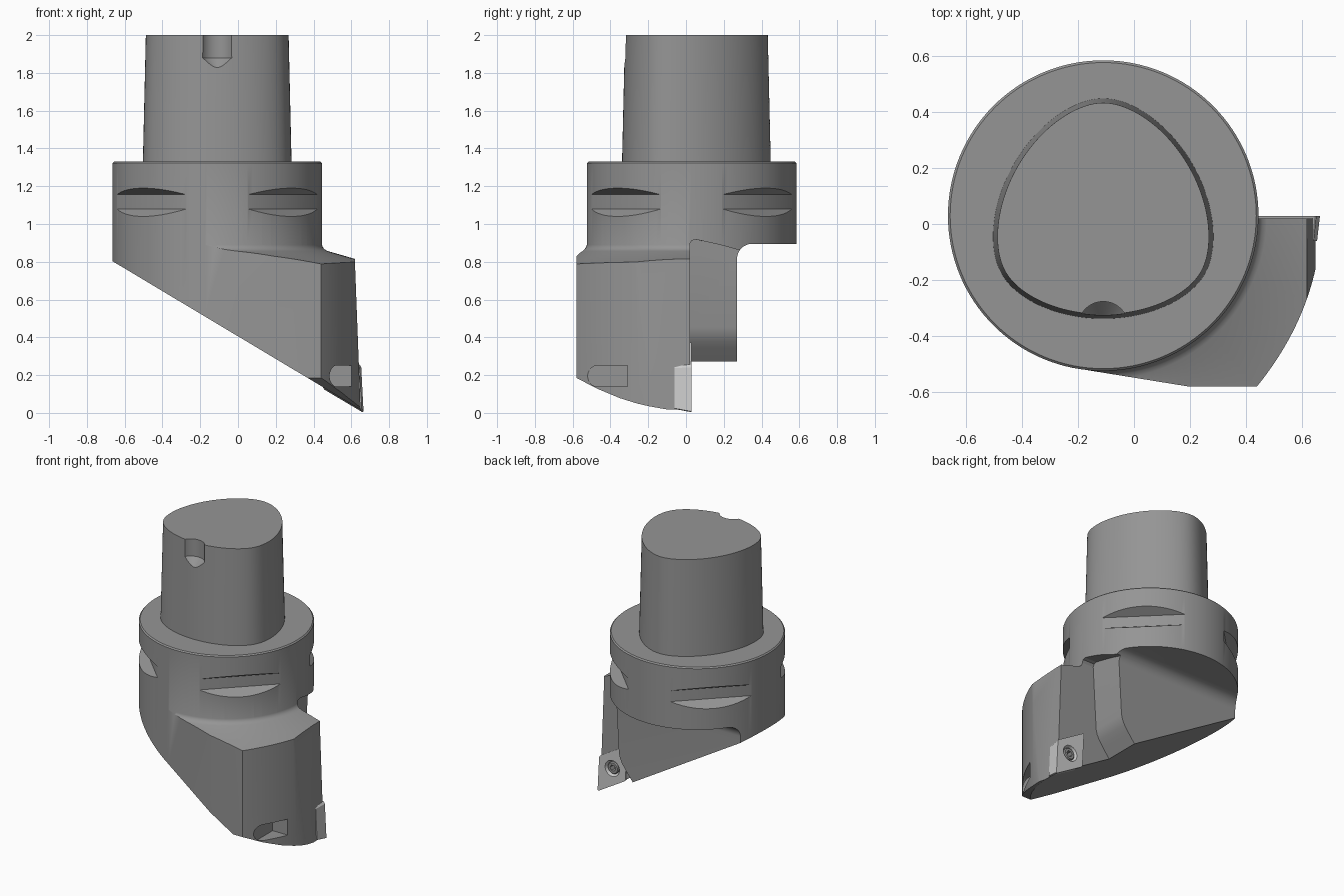
import bpy, bmesh
from math import sin, cos, pi, radians
from mathutils import Matrix, Vector

if "Cube" in bpy.data.objects:
    bpy.data.objects.remove(bpy.data.objects["Cube"])

CX, CY, R = -0.11, 0.03, 0.555      # axis and radius of the flange


def loft(name, rings):
    """Closed solid from a list of equal-length vertex rings."""
    bm = bmesh.new()
    vs = [[bm.verts.new(p) for p in ring] for ring in rings]
    n = len(rings[0])
    for a, b in zip(vs, vs[1:]):
        for i in range(n):
            j = (i + 1) % n
            bm.faces.new((a[i], a[j], b[j], b[i]))
    bm.faces.new(vs[0][::-1])
    bm.faces.new(vs[-1])
    bmesh.ops.recalc_face_normals(bm, faces=bm.faces)
    me = bpy.data.meshes.new(name)
    bm.to_mesh(me)
    bm.free()
    ob = bpy.data.objects.new(name, me)
    bpy.context.collection.objects.link(ob)
    return ob


def prism(name, pts, axis, lo, hi):
    """Extrude a 2D outline along x, y or z."""
    put = {'x': lambda p, t: (t, p[0], p[1]),
           'y': lambda p, t: (p[0], t, p[1]),
           'z': lambda p, t: (p[0], p[1], t)}[axis]
    return loft(name, [[put(p, t) for p in pts] for t in (lo, hi)])


def lathe(name, profile, centre=(CX, CY, 0), axis='z', n=128):
    """Stack circles (radius, height) along z or y."""
    c = Vector(centre)
    rings = []
    for r, h in profile:
        ring = []
        for i in range(n):
            a = 2 * pi * i / n
            v = (r * cos(a), r * sin(a), h) if axis == 'z' else (r * cos(a), h, r * sin(a))
            ring.append(c + Vector(v))
        rings.append(ring)
    return loft(name, rings)


def boolean(ob, tool, op='DIFFERENCE'):
    m = ob.modifiers.new(op, 'BOOLEAN')
    m.operation, m.object, m.solver = op, tool, 'EXACT'
    bpy.context.view_layer.objects.active = ob
    bpy.ops.object.modifier_apply(modifier=m.name)
    bpy.data.objects.remove(tool, do_unlink=True)


def finish(ob, mat, angle=28):
    """Smooth shading with sharp edges, and one material."""
    bpy.ops.object.select_all(action='DESELECT')
    ob.select_set(True)
    bpy.context.view_layer.objects.active = ob
    bpy.ops.object.shade_smooth_by_angle(angle=radians(angle))
    ob.data.materials.clear()
    ob.data.materials.append(mat)


def material(name, v):
    m = bpy.data.materials.new(name)
    m.diffuse_color = (v, v, v, 1)
    m.use_nodes = True
    m.node_tree.nodes["Principled BSDF"].inputs["Base Color"].default_value = m.diffuse_color
    return m


steel = material('dark_steel', 0.3)
carbide = material('light_carbide', 0.8)


# Tapered three-lobed shank
def lobes(r, z, e=0.025, n=144):
    ring = []
    for i in range(n):
        t = 2 * pi * i / n
        h, dh = r - e * sin(3 * t), -3 * e * cos(3 * t)
        ring.append((CX + h * cos(t) - dh * sin(t), CY + h * sin(t) + dh * cos(t), z))
    return ring


shank = loft('shank', [lobes(0.394, 1.31), lobes(0.378, 2.0)])
boolean(shank, lathe('key_drill', [(0.003, 1.79), (0.09, 1.88), (0.09, 2.1)],
                     (CX, -0.367, 0), n=48))
finish(shank, steel)

# Offset head: footprint with a curved outer side
arc = []
P0, P1, P2 = Vector((0.44, -0.58)), Vector((0.61, -0.37)), Vector((0.655, -0.13))
for i in range(21):
    t = i / 20
    arc.append(tuple(P0 * (1 - t) ** 2 + P1 * 2 * t * (1 - t) + P2 * t * t))
outline = [(-0.2, -0.517), (0.19, -0.58)] + arc + [(0.665, 0.1), (-0.1, 0.1)]
head = prism('head', outline, 'z', -0.1, 1.0)
# Conical top of the head with a fillet under the flange
boolean(head, lathe('cone_top', [(1.5, -0.2), (1.5, 0.592), (0.585, 0.857), (0.57, 0.865),
                                 (0.56, 0.876), (0.554, 0.892), (0.553, 0.95)]), 'INTERSECT')
# Leaning outer face
boolean(head, prism('side_cut', [(0.614, 0.93), (0.654, -0.12), (1, -0.12), (1, 0.93)], 'y', -1, 1))

# Flange and body
body = lathe('tool_body', [(R, -0.05), (R, 1.322), (R - 0.008, 1.33)])
boolean(body, head, 'UNION')

# Slanted underside and front relief
boolean(body, prism('underside_cut', [(-0.865, 0.923), (0.9, -0.133), (0.9, -0.5), (-0.865, -0.5)],
                    'y', -1, 1))
boolean(body, prism('relief_cut', [(-0.9, 0.36), (-0.58, 0.185), (-0.47, 0.128), (-0.35, 0.078),
                                   (-0.26, 0.05), (-0.2, 0.036), (0, 0.0), (0, -0.5), (-0.9, -0.5)],
                    'x', 0, 0.9))

# Flat back with a fillet below the flange
fillet = [(0.35 - 0.08 * cos(a), 0.815 + 0.08 * sin(a)) for a in [i * pi / 24 for i in range(13)]]
boolean(body, prism('back_cut', [(0.27, -0.3)] + fillet + [(0.9, 0.895), (0.9, -0.3)], 'x', -1, 1))

# Chip pocket beside the insert, with a sloping roof
wall = [(0.36, 1.0), (0.33, 0.45), (0.322, 0.415), (0.305, 0.38), (0.28, 0.345), (0.0, -0.013)]
pocket = prism('pocket_cut', wall + [(0, -0.3), (1, -0.3), (1, 1.0)], 'y', -0.1, 0.95)
boolean(pocket, prism('roof', [(0.02, -0.2), (0.02, 0.895), (0.03, 0.912), (0.05, 0.918), (0.09, 0.91),
                               (0.2, 0.885), (0.27, 0.865), (0.9, 0.865), (0.9, -0.2)],
                      'x', -0.5, 1.2), 'INTERSECT')
boolean(body, pocket)

# Round-ended recess in the curved side
end = [(-0.465 - 0.056 * sin(a), 0.195 + 0.056 * cos(a)) for a in [i * pi / 16 for i in range(17)]]
boolean(body, prism('recess', end + [(-0.31, 0.139), (-0.31, 0.251)], 'x', 0.485, 0.9))

# Four gripper slots round the flange
for k in range(4):
    slot = prism('slot', [(0.49, 1.155), (0.49, 1.08), (0.62, 1.0), (0.62, 1.225)], 'y', -0.45, 0.45)
    slot.data.transform(Matrix.Translation((CX, CY, 0)) @ Matrix.Rotation(radians(45 + 90 * k), 4, 'Z'))
    boolean(body, slot)

# Rhombic cutting insert with clearance taper and small nose radius
tip, L = Vector((0.665, 0.0)), 0.25
d1, d2 = Vector((-0.052, 0.9986)), Vector((-0.86, 0.51))
centre = tip + (d1 + d2) * L / 2


def rhomb(scale):
    corners = [tip, tip + d1 * L, tip + (d1 + d2) * L, tip + d2 * L]
    pts = []
    for i, c in enumerate(corners):
        for other in (corners[i - 1], corners[(i + 1) % 4]):
            pts.append(centre + (c + (other - c).normalized() * 0.008 - centre) * scale)
    return pts


insert = loft('cutting_insert', [[(p.x, y, p.y) for p in rhomb(s)]
                                 for y, s in ((-0.06, 0.91), (0.028, 1.0))])
mid = (centre.x, 0, centre.y)
boolean(body, loft('seat_cut', [[(p.x, y, p.y) for p in rhomb(s)]
                                for y, s in ((-0.06, 0.91), (0.04, 1.005))]))
boolean(insert, lathe('screw_hole', [(0.04, -0.03), (0.045, 0.0), (0.06, 0.04)], mid, 'y', 40))
finish(body, steel)
finish(insert, carbide)

# Clamping screw with a hexagonal socket
screw = lathe('insert_screw', [(0.03, -0.05), (0.042, 0.005), (0.042, 0.015), (0.036, 0.022)], mid, 'y', 40)
boolean(screw, lathe('socket', [(0.022, -0.02), (0.022, 0.05)], mid, 'y', 6))
finish(screw, steel)
